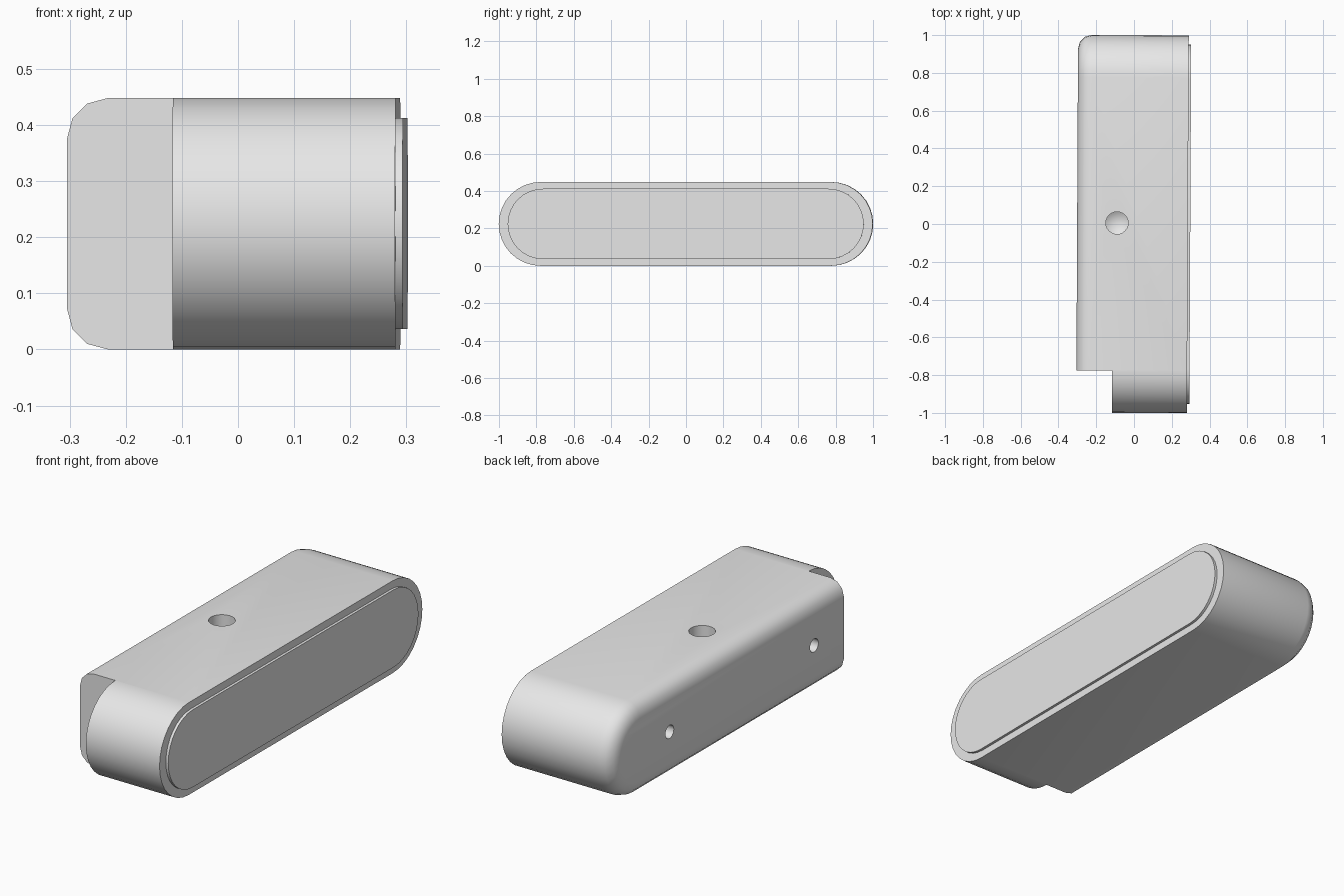
import bpy
import bmesh
from math import pi, sin, cos, radians
from mathutils import Matrix

cube = bpy.data.objects.get("Cube")
if cube:
    bpy.data.objects.remove(cube, do_unlink=True)

RADIUS = 0.224       # half the body height
REACH = 0.776        # distance from middle to each end-cap axis
BACK, FACE = -0.301, 0.285
FILLET = 0.073
TILT = Matrix.Rotation(-0.005, 4, "Z")

grey = bpy.data.materials.new("plain grey")
grey.use_nodes = True
colour = (0.8, 0.8, 0.8, 1)
grey.diffuse_color = colour
grey.node_tree.nodes["Principled BSDF"].inputs["Base Color"].default_value = colour


def add_object(name, bm):
    bmesh.ops.recalc_face_normals(bm, faces=bm.faces[:])
    mesh = bpy.data.meshes.new(name)
    bm.to_mesh(mesh)
    bm.free()
    mesh.materials.append(grey)
    obj = bpy.data.objects.new(name, mesh)
    bpy.context.collection.objects.link(obj)
    return obj


def capsule_ring(bm, x, radius, reach, steps=16):
    """Closed round-ended outline in the yz plane."""
    ring = []
    for side in (1, -1):
        for i in range(steps + 1):
            a = -pi / 2 + pi * i / steps
            ring.append(bm.verts.new((x, side * (reach + radius * cos(a)),
                                      RADIUS + side * radius * sin(a))))
    return ring


def capsule(name, sections, reach):
    """Skin a list of (x, radius) outlines and close both ends."""
    bm = bmesh.new()
    rings = [capsule_ring(bm, x, r, reach) for x, r in sections]
    for a, b in zip(rings, rings[1:]):
        for i in range(len(a)):
            j = (i + 1) % len(a)
            bm.faces.new((a[i], a[j], b[j], b[i]))
    bm.faces.new(rings[0])
    bm.faces.new(rings[-1])
    return add_object(name, bm)


def drill(name, radius, depth, matrix, tip=0.6, sides=24):
    """Cutter that runs along local -z and ends in a conical tip."""
    bm = bmesh.new()
    rings = [[bm.verts.new((radius * cos(2 * pi * i / sides),
                            radius * sin(2 * pi * i / sides), z))
              for i in range(sides)] for z in (0.1, -depth)]
    point = bm.verts.new((0, 0, -depth - tip * radius))
    bm.faces.new(rings[0])
    for i in range(sides):
        j = (i + 1) % sides
        bm.faces.new((rings[0][i], rings[0][j], rings[1][j], rings[1][i]))
        bm.faces.new((rings[1][i], rings[1][j], point))
    bm.transform(matrix)
    return add_object(name, bm)


def cut(target, cutter):
    cutter.hide_render = True
    mod = target.modifiers.new("cut", "BOOLEAN")
    mod.operation = "DIFFERENCE"
    mod.solver = "EXACT"
    mod.object = cutter
    bpy.context.view_layer.objects.active = target
    bpy.ops.object.modifier_apply(modifier=mod.name)
    bpy.data.objects.remove(cutter, do_unlink=True)


# Main body with a rounded edge on one side
sections = [(FACE, RADIUS)]
for i in range(4):
    a = i * pi / 6
    sections.append((BACK + FILLET - FILLET * sin(a),
                     RADIUS - FILLET + FILLET * cos(a)))
body = capsule("body", sections, REACH)

# Notch across the front end
bm = bmesh.new()
bmesh.ops.create_cube(bm, size=1)
bm.transform(Matrix.Translation((-0.612, -REACH - 0.5, RADIUS)))
cut(body, add_object("notch_cutter", bm))

# Top hole and the two small side holes
cut(body, drill("top_hole_cutter", 0.059, 0.15,
                Matrix.Translation((-0.09, 0.005, 2 * RADIUS))))
for y in (-0.55, 0.55):
    cut(body, drill("side_hole_cutter", 0.032, 0.12,
                    Matrix.Translation((BACK, y, RADIUS))
                    @ Matrix.Rotation(-pi / 2, 4, "Y")))

# Raised side panel
panel = capsule("side_panel", [(FACE - 0.01, 0.188), (FACE + 0.013, 0.188)], 0.764)

for obj in (body, panel):
    obj.data.transform(TILT)
    bpy.ops.object.select_all(action="DESELECT")
    obj.select_set(True)
    bpy.context.view_layer.objects.active = obj
    bpy.ops.object.shade_smooth_by_angle(angle=radians(35))
